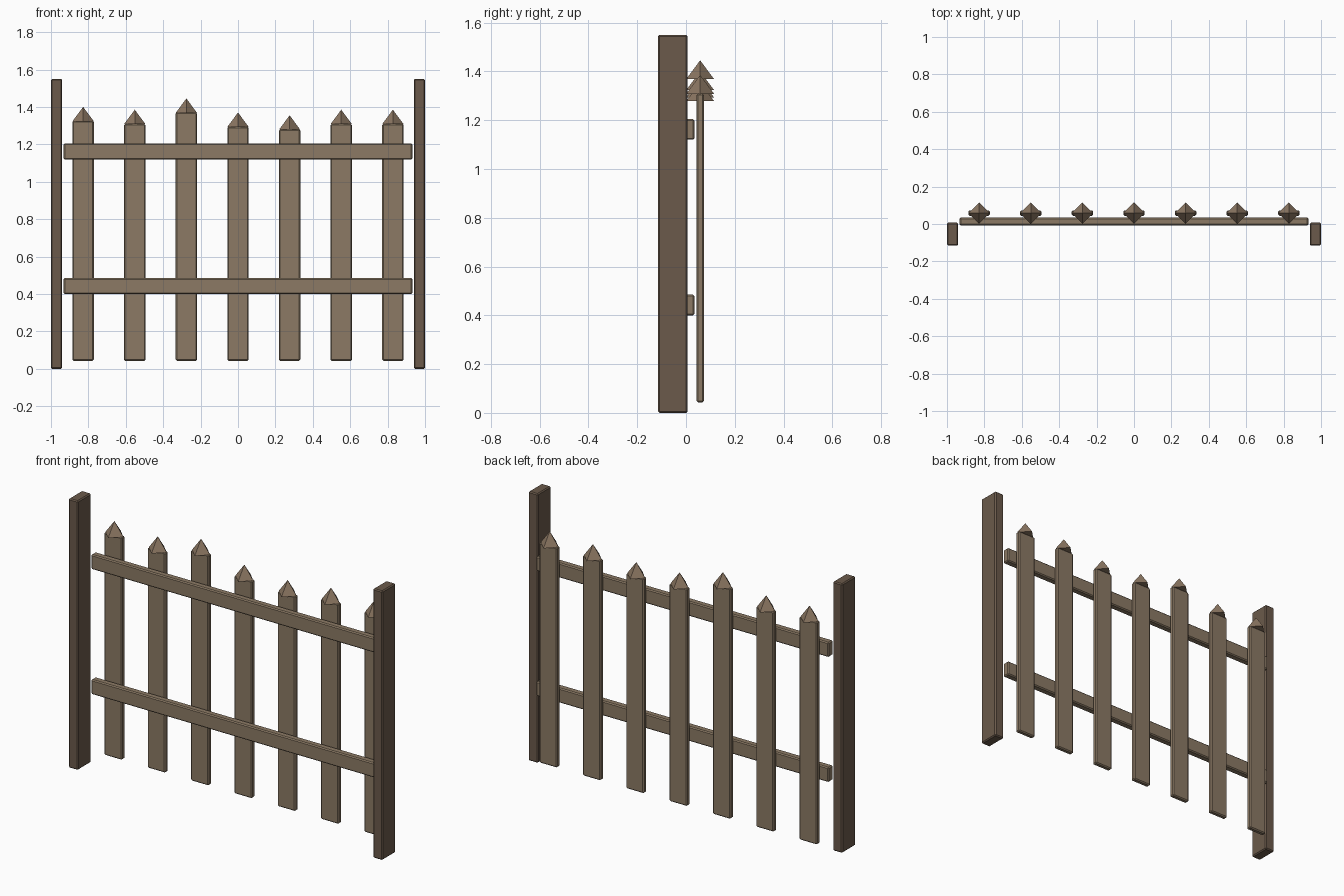
import bpy
from mathutils import Vector

cube = bpy.data.objects.get("Cube")
if cube:
    bpy.data.objects.remove(cube, do_unlink=True)


def material(name, colour):
    mat = bpy.data.materials.new(name)
    mat.use_nodes = True
    mat.diffuse_color = (*colour, 1)
    mat.node_tree.nodes["Principled BSDF"].inputs["Base Color"].default_value = (*colour, 1)
    return mat


dark_wood = material("dark wood", (0.147, 0.102, 0.070))
light_wood = material("light wood", (0.262, 0.195, 0.130))
tip_wood = material("tip wood", (0.262, 0.184, 0.124))


def board(name, low, high, mat, bevel=0.006):
    """Box between two corners, with chamfered edges."""
    low, high = Vector(low), Vector(high)
    bpy.ops.mesh.primitive_cube_add(size=1, location=(low + high) / 2)
    obj = bpy.context.object
    obj.name = name
    for v in obj.data.vertices:
        v.co *= high - low
    mod = obj.modifiers.new("Chamfer", "BEVEL")
    mod.width = bevel
    mod.segments = 1
    obj.data.materials.append(mat)
    return obj


# End posts
for side, x in (("left", 0.97), ("right", -0.97)):
    board(side + "_post", (x - 0.03, -0.115, 0), (x + 0.03, 0.007, 1.55), dark_wood)

# Horizontal rails
for name, z in (("lower", 0.40), ("upper", 1.12)):
    board(name + "_rail", (-0.932, -0.007, z), (0.932, 0.034, z + 0.085), light_wood)

# Pickets with pointed tips, heights varying along the fence
tops = (1.325, 1.31, 1.37, 1.295, 1.28, 1.31, 1.31)
for i, top in enumerate(tops):
    x = (i - 3) * 0.276
    board(f"picket_{i + 1}", (x - 0.057, 0.044, 0.043), (x + 0.057, 0.073, top), light_wood)
    bpy.ops.mesh.primitive_cone_add(vertices=4, radius1=0.057, depth=0.077,
                                    location=(x, 0.058, top + 0.037))
    tip = bpy.context.object
    tip.name = f"picket_tip_{i + 1}"
    tip.data.materials.append(tip_wood)
